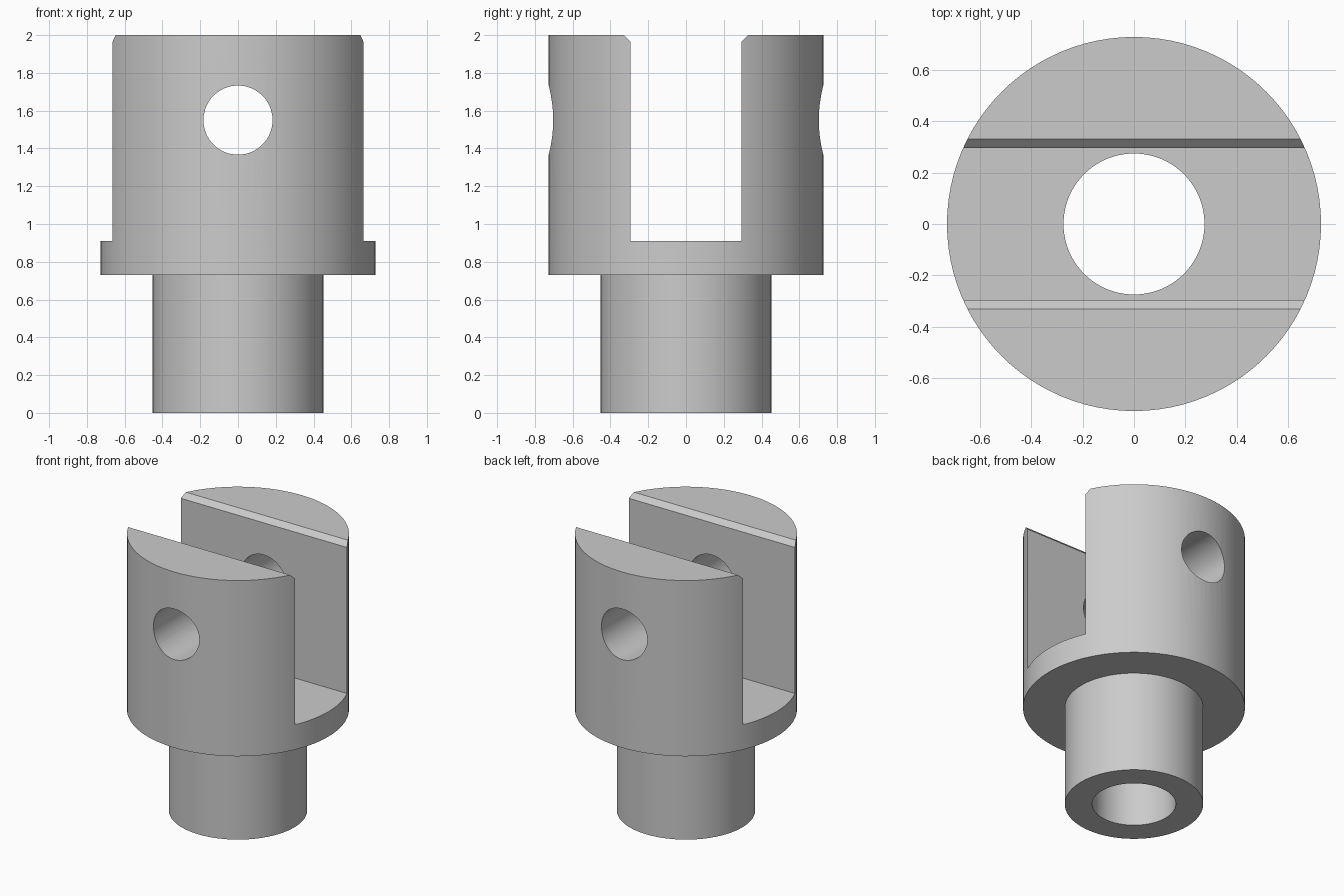
import bpy, bmesh
from math import pi, radians, cos, sin

cube = bpy.data.objects.get("Cube")
if cube:
    bpy.data.objects.remove(cube, do_unlink=True)

SEGMENTS = 96
TOP = 2.0
SHOULDER_Z = 0.73
SLOT_FLOOR = 0.91
HEAD_R, SHANK_R, BORE_R, PIN_R = 0.727, 0.453, 0.274, 0.183
SLOT_HALF, CHAMFER = 0.295, 0.035
PIN_Z = 1.55


def make_object(name, bm):
    bmesh.ops.recalc_face_normals(bm, faces=bm.faces)
    mesh = bpy.data.meshes.new(name)
    bm.to_mesh(mesh)
    bm.free()
    obj = bpy.data.objects.new(name, mesh)
    bpy.context.collection.objects.link(obj)
    return obj


def lathe(name, profile):
    """Revolve a closed (radius, z) profile around the z axis."""
    bm = bmesh.new()
    rings = []
    for i in range(SEGMENTS):
        a = 2 * pi * i / SEGMENTS
        rings.append([bm.verts.new((r * cos(a), r * sin(a), z)) for r, z in profile])
    n = len(profile)
    for i, ring in enumerate(rings):
        following = rings[(i + 1) % SEGMENTS]
        for j in range(n):
            k = (j + 1) % n
            bm.faces.new((ring[j], following[j], following[k], ring[k]))
    return make_object(name, bm)


def prism_along_x(name, outline, half_length):
    """Extrude a (y, z) outline symmetrically along x."""
    bm = bmesh.new()
    face = bm.faces.new([bm.verts.new((-half_length, y, z)) for y, z in outline])
    moved = bmesh.ops.extrude_face_region(bm, geom=[face])["geom"]
    verts = [v for v in moved if isinstance(v, bmesh.types.BMVert)]
    bmesh.ops.translate(bm, verts=verts, vec=(2 * half_length, 0, 0))
    return make_object(name, bm)


def cut(target, cutter):
    """Subtract the cutter from the target, then discard it."""
    cutter.hide_render = True
    mod = target.modifiers.new("cut", "BOOLEAN")
    mod.operation = "DIFFERENCE"
    mod.solver = "EXACT"
    mod.object = cutter
    bpy.context.view_layer.objects.active = target
    bpy.ops.object.modifier_apply(modifier=mod.name)
    bpy.data.objects.remove(cutter, do_unlink=True)


# Turned body: narrow hollow shank below a wide head
clevis = lathe("clevis_body", [
    (BORE_R, 0), (SHANK_R, 0), (SHANK_R, SHOULDER_Z),
    (HEAD_R, SHOULDER_Z), (HEAD_R, TOP), (BORE_R, TOP),
])

# Slot between the two fork arms, flared at the mouth for the chamfers
above = 0.1
right_side = [
    (SLOT_HALF, SLOT_FLOOR), (SLOT_HALF, TOP - CHAMFER),
    (SLOT_HALF + CHAMFER + above, TOP + above),
]
left_side = [(-y, z) for y, z in reversed(right_side)]
cut(clevis, prism_along_x("slot_cutter", right_side + left_side, 1))

# Pin hole through both arms, front to back
bpy.ops.mesh.primitive_cylinder_add(vertices=64, radius=PIN_R, depth=2,
                                    location=(0, 0, PIN_Z), rotation=(pi / 2, 0, 0))
cut(clevis, bpy.context.object)

# Smooth round walls with crisp machined edges
bpy.ops.object.select_all(action="DESELECT")
clevis.select_set(True)
bpy.context.view_layer.objects.active = clevis
bpy.ops.object.shade_smooth_by_angle(angle=radians(30))
